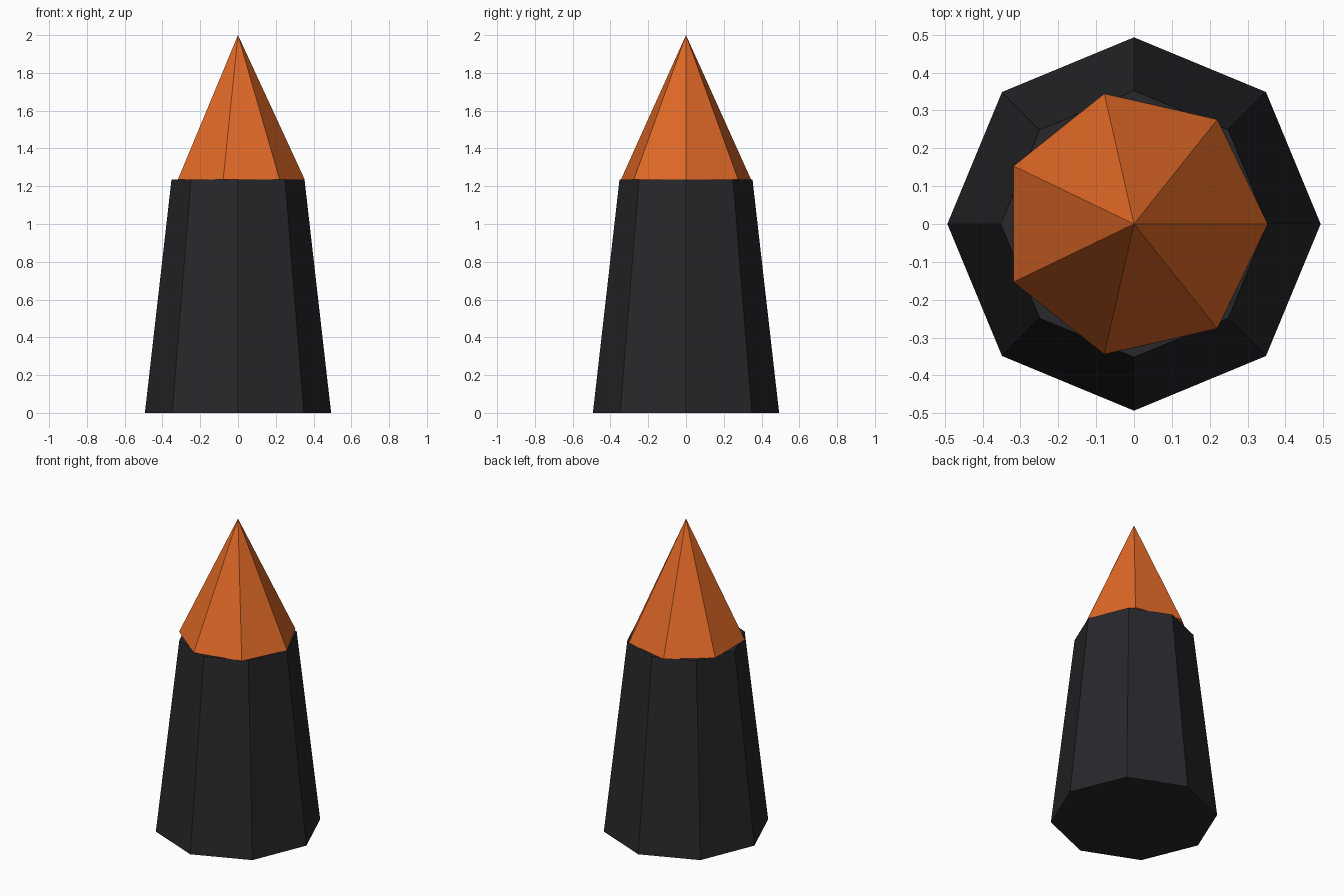
import bpy
import bmesh
from math import cos, sin, tau

if "Cube" in bpy.data.objects:
    bpy.data.objects.remove(bpy.data.objects["Cube"])


def material(name, rgb):
    mat = bpy.data.materials.new(name)
    mat.diffuse_color = (*rgb, 1.0)
    mat.use_nodes = True
    mat.node_tree.nodes["Principled BSDF"].inputs["Base Color"].default_value = mat.diffuse_color
    return mat


def ring(bm, sides, radius, z):
    return [bm.verts.new((radius * cos(tau * i / sides), radius * sin(tau * i / sides), z))
            for i in range(sides)]


def tapered(name, sides, r_bottom, r_top, z_bottom, z_top, mat):
    """Flat-faced frustum, or a pointed cone when r_top is 0."""
    bm = bmesh.new()
    low = ring(bm, sides, r_bottom, z_bottom)
    bm.faces.new(low[::-1])
    if r_top > 0:
        high = ring(bm, sides, r_top, z_top)
        bm.faces.new(high)
    else:
        tip = bm.verts.new((0, 0, z_top))
    for i in range(sides):
        j = (i + 1) % sides
        if r_top > 0:
            bm.faces.new((low[i], low[j], high[j], high[i]))
        else:
            bm.faces.new((low[i], low[j], tip))
    mesh = bpy.data.meshes.new(name)
    bm.to_mesh(mesh)
    bm.free()
    mesh.materials.append(mat)
    obj = bpy.data.objects.new(name, mesh)
    bpy.context.collection.objects.link(obj)
    return obj


dark = material("dark_grey", (0.021, 0.021, 0.025))
orange = material("orange", (0.75, 0.14, 0.02))

# Eight-sided tapering shaft
tapered("shaft", 8, 0.493, 0.352, 0.0, 1.236, dark)
# Seven-sided pointed tip resting on the shaft
tapered("pointed_tip", 7, 0.353, 0.0, 1.236, 2.0, orange)
